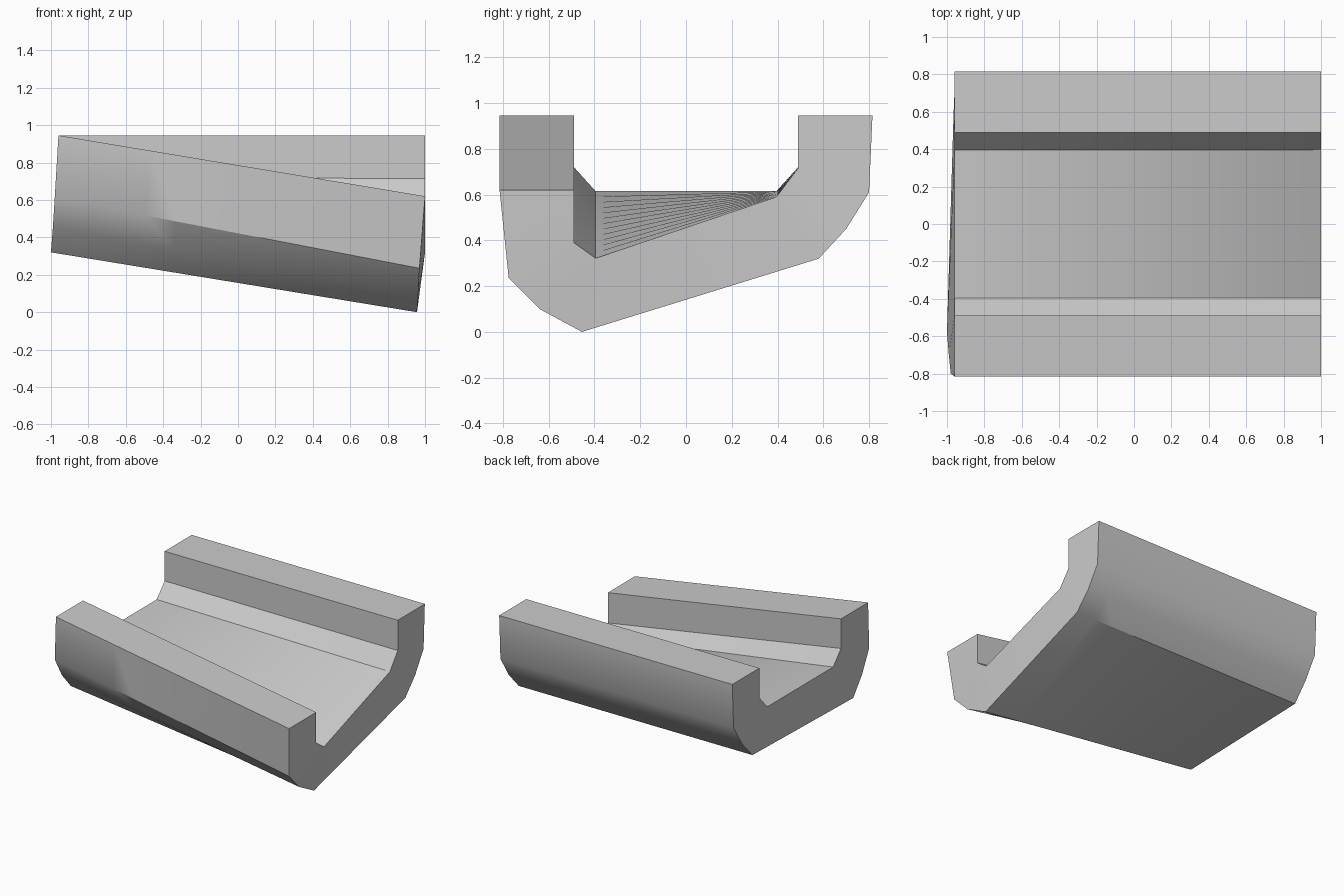
import bpy, bmesh
from mathutils import Vector

if "Cube" in bpy.data.objects:
    bpy.data.objects.remove(bpy.data.objects["Cube"])

SEGMENTS = 12

# Outer and inner cross-section at the level left end (x, y, z)
left_outer = [(-.96, -.815, .945), (-.98, -.80, .61), (-.99, -.70, .45), (-1, -.58, .32),
              (-.965, .58, .32), (-.96, .70, .45), (-.96, .80, .61), (-.96, .815, .945)]
left_inner = [(-.96, s * y, z) for s, y, z in
              [(-1, .49, .945), (-1, .49, .72), (-1, .395, .615),
               (1, .395, .615), (1, .49, .72), (1, .49, .945)]]

# The same section at the right end, with its front side dropped
right_outer = [(1, -.815, .62), (.97, -.775, .235), (.963, -.64, .10), (.957, -.455, 0),
               (1, .58, .32), (1, .70, .45), (1, .80, .61), (1, .815, .945)]
right_inner = [(1, -.49, .62), (1, -.49, .39), (1, -.395, .322),
               (1, .395, .59), (1, .49, .715), (1, .49, .945)]

left = [Vector(p) for p in left_outer + left_inner[::-1]]
right = [Vector(p) for p in right_outer + right_inner[::-1]]
n = len(left)

# Twisted channel: rings lofted between the two ends
bm = bmesh.new()
rings = []
for i in range(SEGMENTS + 1):
    t = i / SEGMENTS
    rings.append([bm.verts.new(a.lerp(b, t)) for a, b in zip(left, right)])
for r0, r1 in zip(rings, rings[1:]):
    for j in range(n):
        k = (j + 1) % n
        bm.faces.new((r0[j], r1[j], r1[k], r0[k]))

# End caps bridge outer profile to inner profile
cap = [(0, 1, 12, 13), (1, 2, 12), (2, 3, 11, 12), (3, 4, 10, 11),
       (4, 5, 9, 10), (5, 6, 9), (6, 7, 8, 9)]
for ring in (rings[0], rings[-1]):
    for f in cap:
        bm.faces.new([ring[j] for j in f])
bmesh.ops.recalc_face_normals(bm, faces=bm.faces)

mesh = bpy.data.meshes.new("twisted_channel")
bm.to_mesh(mesh)
bm.free()
channel = bpy.data.objects.new("twisted_channel", mesh)
bpy.context.collection.objects.link(channel)

# Smooth the rounded flanks, keep the corners sharp
bpy.context.view_layer.objects.active = channel
channel.select_set(True)
bpy.ops.object.shade_smooth_by_angle(angle=0.55)
